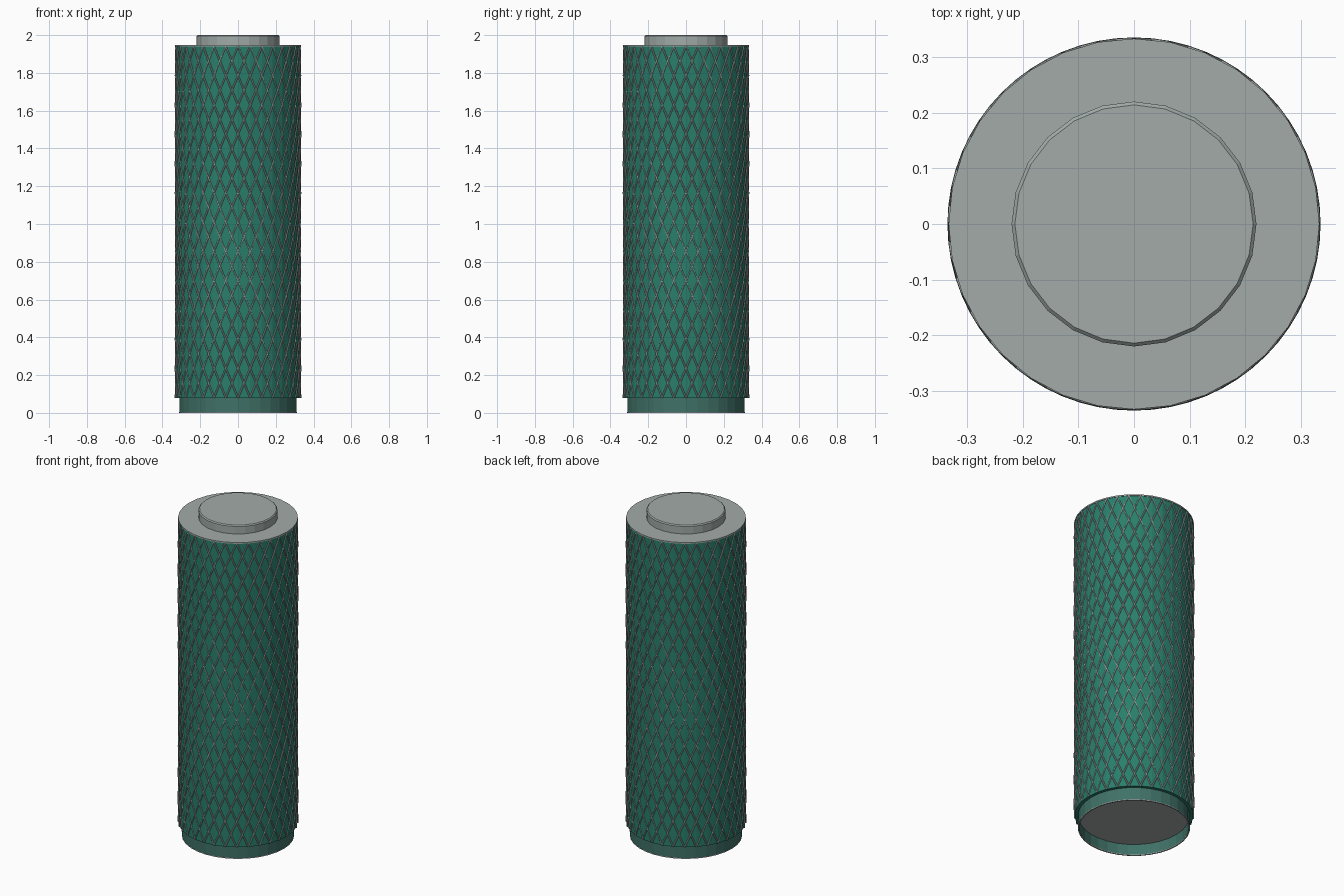
import bpy, bmesh, math

cube = bpy.data.objects.get("Cube")
if cube:
    bpy.data.objects.remove(cube, do_unlink=True)


def material(name, rgb):
    m = bpy.data.materials.new(name)
    m.use_nodes = True
    m.diffuse_color = (*rgb, 1)
    m.node_tree.nodes["Principled BSDF"].inputs["Base Color"].default_value = (*rgb, 1)
    return m


grey = material("pale grey", (0.36, 0.41, 0.39))
teal = material("teal", (0.022, 0.21, 0.15))
dull_teal = material("dull teal", (0.05, 0.165, 0.135))


def lathe(name, profile, sides, mat, closed=False):
    """Revolve (radius, z) points around z; open ends are filled with discs."""
    bm = bmesh.new()
    rings = [[bm.verts.new((r * math.cos(math.tau * i / sides), r * math.sin(math.tau * i / sides), z))
              for i in range(sides)] for r, z in profile]
    pairs = list(zip(rings, rings[1:]))
    if closed:
        pairs.append((rings[-1], rings[0]))
    for a, b in pairs:
        for i in range(sides):
            j = (i + 1) % sides
            bm.faces.new((a[i], a[j], b[j], b[i]))
    if not closed:
        bm.faces.new(rings[0][::-1])
        bm.faces.new(rings[-1])
    bmesh.ops.recalc_face_normals(bm, faces=bm.faces)
    me = bpy.data.meshes.new(name)
    bm.to_mesh(me)
    bm.free()
    me.materials.append(mat)
    ob = bpy.data.objects.new(name, me)
    bpy.context.collection.objects.link(ob)
    return ob


SIDES, BOTTOM, TOP = 32, 0.08, 1.94

# Core, end caps and the hollow foot
lathe("filter_body", [(0.33, BOTTOM), (0.33, TOP)], SIDES, teal)
lathe("top_cap", [(0.333, TOP), (0.333, 1.948)], SIDES, grey)
lathe("top_knob", [(0.22, 1.948), (0.22, 1.994), (0.214, 2.0)], 24, grey)
lathe("foot_ring", [(0.311, 0.005), (0.311, BOTTOM), (0.306, BOTTOM), (0.306, 0.005)],
      SIDES, dull_teal, closed=True)
lathe("foot_rim", [(0.312, 0), (0.312, 0.005), (0.305, 0.005), (0.305, 0)], SIDES, grey, closed=True)
lathe("foot_plate", [(0.308, 0.07), (0.308, 0.079)], SIDES, grey)

# Diamond mesh of crossing helical wires
COLUMNS, ROWS = 32, 12
curve = bpy.data.curves.new("wire_mesh", "CURVE")
curve.dimensions = "3D"
curve.bevel_depth = 0.0042
curve.bevel_resolution = 0
steps = ROWS * 2
for turn in (1, -1):
    for c in range(COLUMNS):
        spline = curve.splines.new("POLY")
        spline.points.add(steps)
        for k, p in enumerate(spline.points):
            a = math.tau * (c + turn * k / 2) / COLUMNS
            z = BOTTOM + (TOP - BOTTOM) * k / steps
            p.co = (0.331 * math.cos(a), 0.331 * math.sin(a), z, 1)
curve.materials.append(grey)
wires = bpy.data.objects.new("wire_mesh", curve)
bpy.context.collection.objects.link(wires)
bpy.ops.object.select_all(action="DESELECT")
wires.select_set(True)
bpy.context.view_layer.objects.active = wires
bpy.ops.object.convert(target="MESH")
